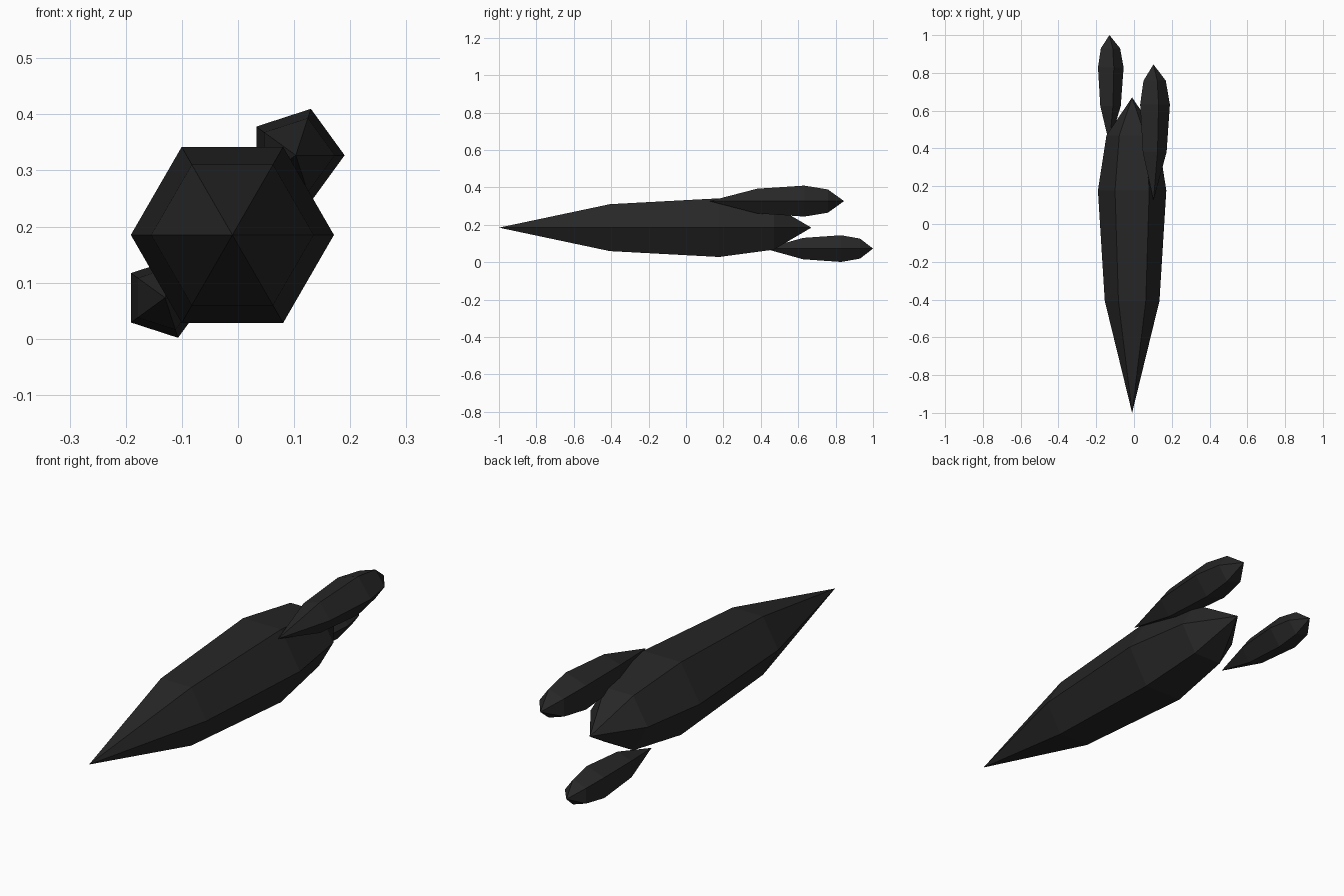
import bpy, bmesh
from math import cos, sin, tau

if "Cube" in bpy.data.objects:
    bpy.data.objects.remove(bpy.data.objects["Cube"])

dark = bpy.data.materials.new("dark_crystal")
dark.diffuse_color = (0.02, 0.02, 0.02, 1)
dark.use_nodes = True
dark.node_tree.nodes["Principled BSDF"].inputs["Base Color"].default_value = dark.diffuse_color

# Rings shared by all shards: fraction of length, fraction of radius
RINGS = [(0.355, 0.8), (0.705, 1.0), (0.88, 0.75)]


def shard(name, sides, x, z, radius, y0, y1):
    """Faceted spindle along y, pointed at both ends."""
    bm = bmesh.new()
    front = bm.verts.new((x, y0, z))
    back = bm.verts.new((x, y1, z))
    rings = [[bm.verts.new((x + radius * r * cos(tau * i / sides),
                            y0 + (y1 - y0) * t,
                            z + radius * r * sin(tau * i / sides)))
              for i in range(sides)] for t, r in RINGS]
    for i in range(sides):
        j = (i + 1) % sides
        bm.faces.new((front, rings[0][i], rings[0][j]))
        for a, b in zip(rings, rings[1:]):
            bm.faces.new((a[i], b[i], b[j], a[j]))
        bm.faces.new((rings[-1][i], back, rings[-1][j]))
    bmesh.ops.recalc_face_normals(bm, faces=bm.faces)
    mesh = bpy.data.meshes.new(name)
    bm.to_mesh(mesh)
    bm.free()
    mesh.materials.append(dark)
    obj = bpy.data.objects.new(name, mesh)
    bpy.context.collection.objects.link(obj)


# Large six-sided shard and two small five-sided ones at its rear
shard("main_shard", 6, -0.01, 0.185, 0.181, -1.0, 0.67)
shard("upper_shard", 5, 0.103, 0.327, 0.087, 0.125, 0.845)
shard("lower_shard", 5, -0.13, 0.073, 0.075, 0.42, 1.0)
